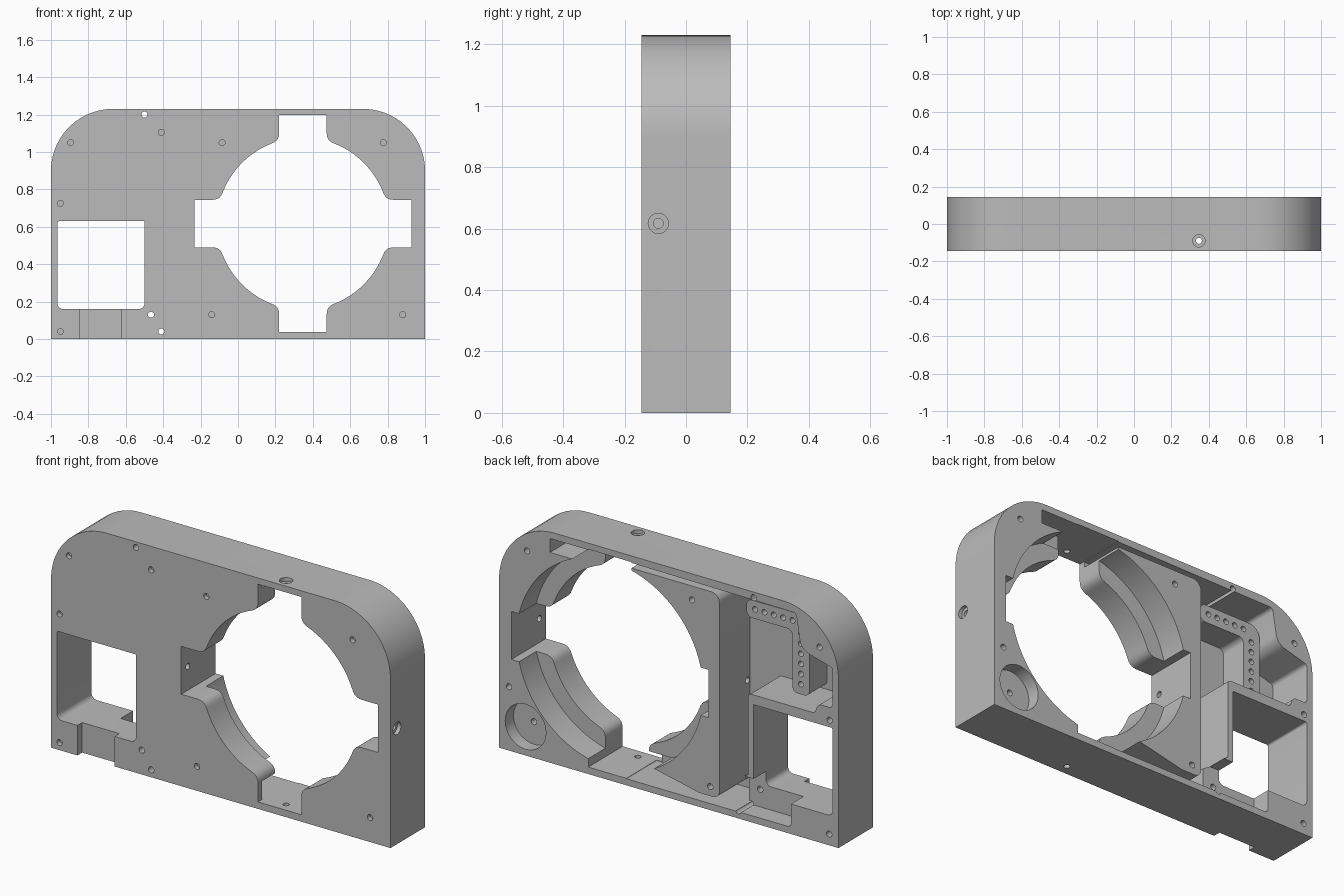
import bpy, bmesh, math
from mathutils import Vector, Matrix

cube = bpy.data.objects.get("Cube")
if cube:
    bpy.data.objects.remove(cube, do_unlink=True)

FRONT, BACK = -0.145, 0.145
CX, CZ = 0.347, 0.617        # centre of the round opening

grey = bpy.data.materials.new("plain grey")
grey.use_nodes = True
grey.diffuse_color = (0.5, 0.5, 0.5, 1)
grey.node_tree.nodes["Principled BSDF"].inputs["Base Color"].default_value = (0.5, 0.5, 0.5, 1)


def rounded(pts, radius=0.0):
    """Polygon with filleted corners; a third number overrides the radius."""
    out, n = [], len(pts)
    for i, p in enumerate(pts):
        r = p[2] if len(p) > 2 else radius
        c = Vector(p[:2])
        a = (Vector(pts[i - 1][:2]) - c).normalized()
        b = (Vector(pts[(i + 1) % n][:2]) - c).normalized()
        half = a.angle(b) / 2
        if r <= 0 or half > 1.5:
            out.append(c)
            continue
        mid = c + (a + b).normalized() * (r / math.sin(half))
        u = c + a * (r / math.tan(half)) - mid
        v = c + b * (r / math.tan(half)) - mid
        steps = 16 if r > 0.2 else 6
        out += [mid + (u.lerp(v, k / steps)).normalized() * r for k in range(steps + 1)]
    return out


def circle(x, z, r, n=24):
    return [Vector((x + r * math.cos(math.tau * k / n), z + r * math.sin(math.tau * k / n)))
            for k in range(n)]


def rect(x0, x1, z0, z1, r=0.0):
    return rounded([(x0, z0), (x1, z0), (x1, z1), (x0, z1)], r)


def prism(name, loops, y0, y1, matrix=None):
    """Extrude closed x-z outlines from y0 to y1."""
    bm = bmesh.new()
    for loop in loops:
        f = bm.faces.new([bm.verts.new((p[0], y0, p[1])) for p in loop])
        ext = bmesh.ops.extrude_face_region(bm, geom=[f])["geom"]
        verts = [g for g in ext if isinstance(g, bmesh.types.BMVert)]
        bmesh.ops.translate(bm, verts=verts, vec=(0, y1 - y0, 0))
    bmesh.ops.recalc_face_normals(bm, faces=bm.faces)
    if matrix:
        bm.transform(matrix)
    me = bpy.data.meshes.new(name)
    bm.to_mesh(me)
    bm.free()
    me.materials.append(grey)
    ob = bpy.data.objects.new(name, me)
    bpy.context.collection.objects.link(ob)
    return ob


def cut(target, *args):
    cutter = prism("cutter", *args)
    cutter.hide_render = True
    mod = target.modifiers.new("cut", 'BOOLEAN')
    mod.operation, mod.solver, mod.object = 'DIFFERENCE', 'EXACT', cutter
    bpy.context.view_layer.objects.active = target
    bpy.ops.object.modifier_apply(modifier=mod.name)
    bpy.data.objects.remove(cutter, do_unlink=True)


def cross_opening(r=0.46, half=0.1275, reach=0.58, soft=0.04):
    """Round opening with four square arms and softened junctions."""
    a0 = math.asin(half / r) + 0.09
    corner = Vector((r * math.cos(math.asin(half / r)), half))
    start = Vector((corner.x + soft, half))
    end = Vector((r * math.cos(a0), r * math.sin(a0)))
    lead = [Vector((reach, half))]
    lead += [start.lerp(corner, k / 5).lerp(corner.lerp(end, k / 5), k / 5) for k in range(6)]
    a1 = math.pi / 2 - a0
    arc = [Vector((r * math.cos(a0 + (a1 - a0) * k / 16), r * math.sin(a0 + (a1 - a0) * k / 16)))
           for k in range(1, 16)]
    quarter = lead + arc + [Vector((p.y, p.x)) for p in reversed(lead)]
    return [Matrix.Rotation(q * math.pi / 2, 2) @ p + Vector((CX, CZ))
            for q in range(4) for p in quarter]


# Housing block with round upper corners
body = prism("housing", [rounded([(-1, 0), (1, 0), (1, 1.23, 0.33), (-1, 1.23, 0.33)])], FRONT, BACK)

# Main rear pocket, running around the middle block and above the window
pocket = rounded([
    (0.25, 0.035, 0), (0.25, 0.135, 0), (0.1, 0.135), (-0.18, 0.075), (-0.30, 0.075, 0.04),
    (-0.30, 1.165, 0.05), (0.25, 1.165, 0), (0.25, 1.193, 0), (-0.75, 1.185, 0.02),
    (-0.78, 1.0, 0.07), (-0.965, 0.95, 0.02), (-0.965, 0.735, 0.02), (-0.88, 0.735, 0.03),
    (-0.86, 0.682, 0.02), (-0.468, 0.682, 0.02), (-0.468, 0.25), (-0.40, 0.21), (-0.40, 0.035)], 0.01)
cut(body, [pocket], FRONT + 0.035, BACK + 0.1)

# Shallower rear pockets: below the window, lower corner dish, upper sliver
cut(body, [rect(-0.72, -0.38, 0.036, 0.235, 0.02)], BACK - 0.105, BACK + 0.1)
cut(body, [circle(0.844, 0.153, 0.12, 40)], BACK - 0.07, BACK + 0.1)
cut(body, [rect(0.44, 0.70, 1.12, 1.194)], BACK - 0.15, BACK + 0.1)

# Stepped round opening with four arms
cut(body, [circle(CX, CZ, 0.55, 96)], 0.0, BACK + 0.1)
cut(body, [cross_opening()], FRONT - 0.1, BACK + 0.12)

# Window and the notch under it
cut(body, [rounded([(-0.965, 0.16, 0.03), (-0.5, 0.16, 0.03), (-0.5, 0.63), (-0.965, 0.63, 0.01)])],
    FRONT - 0.1, BACK + 0.13)
cut(body, [rect(-0.845, -0.625, -0.1, 0.18)], FRONT - 0.1, FRONT + 0.04)

# Screw holes: front, rear and through
front_holes = [(-0.895, 1.05), (-0.41, 1.105), (-0.085, 1.05), (0.777, 1.05),
               (-0.95, 0.725), (-0.95, 0.04), (-0.14, 0.13), (0.88, 0.13)]
cut(body, [circle(x, z, 0.016) for x, z in front_holes], FRONT - 0.1, FRONT + 0.025)
rear_holes = [(0.836, 1.092), (-0.137, 1.091), (-0.244, 0.125), (0.942, 0.34),
              (-0.888, 1.04), (-0.948, 0.667), (-0.945, 0.06)]
cut(body, [circle(x, z, 0.016) for x, z in rear_holes], BACK - 0.08, BACK + 0.1)
cut(body, [circle(0.844, 0.153, 0.016)], BACK - 0.15, BACK + 0.1)
cut(body, [circle(x, z, 0.016) for x, z in [(-0.5, 1.2), (-0.465, 0.13), (-0.41, 0.04)]],
    FRONT - 0.1, BACK + 0.1)

# Counterbored cross holes through the top, bottom and side walls
upright = Matrix.Translation((CX, -0.09, 0)) @ Matrix.Rotation(math.pi / 2, 4, 'X')
sideways = Matrix.Translation((0, -0.09, CZ)) @ Matrix.Rotation(-math.pi / 2, 4, 'Z')
for matrix, low, high in ((upright, -0.1, 1.23), (sideways, -0.4, 1.0)):
    cut(body, [circle(0, 0, 0.016)], low, high + 0.1, matrix)
    cut(body, [circle(0, 0, 0.033)], high - 0.02, high + 0.1, matrix)

# L-shaped bar with a row of small holes, standing in the upper pocket
bar = prism("angled_bar", [rounded([
    (-0.385, 1.125, 0.03), (-0.755, 1.125, 0.06), (-0.755, 0.70, 0.03), (-0.655, 0.70, 0.03),
    (-0.655, 1.03, 0.03), (-0.385, 1.03, 0.03)])], FRONT + 0.03, BACK - 0.105)
row = [(-0.435 - 0.055 * k, 1.08) for k in range(5)] + [(-0.705, 1.024 - 0.054 * k) for k in range(6)]
cut(bar, [circle(x, z, 0.015, 16) for x, z in row], BACK - 0.15, BACK)

# Smooth the curved walls, keep edges crisp
for ob in (body, bar):
    bpy.ops.object.select_all(action='DESELECT')
    ob.select_set(True)
    bpy.context.view_layer.objects.active = ob
    bpy.ops.object.shade_smooth_by_angle(angle=math.radians(25))
